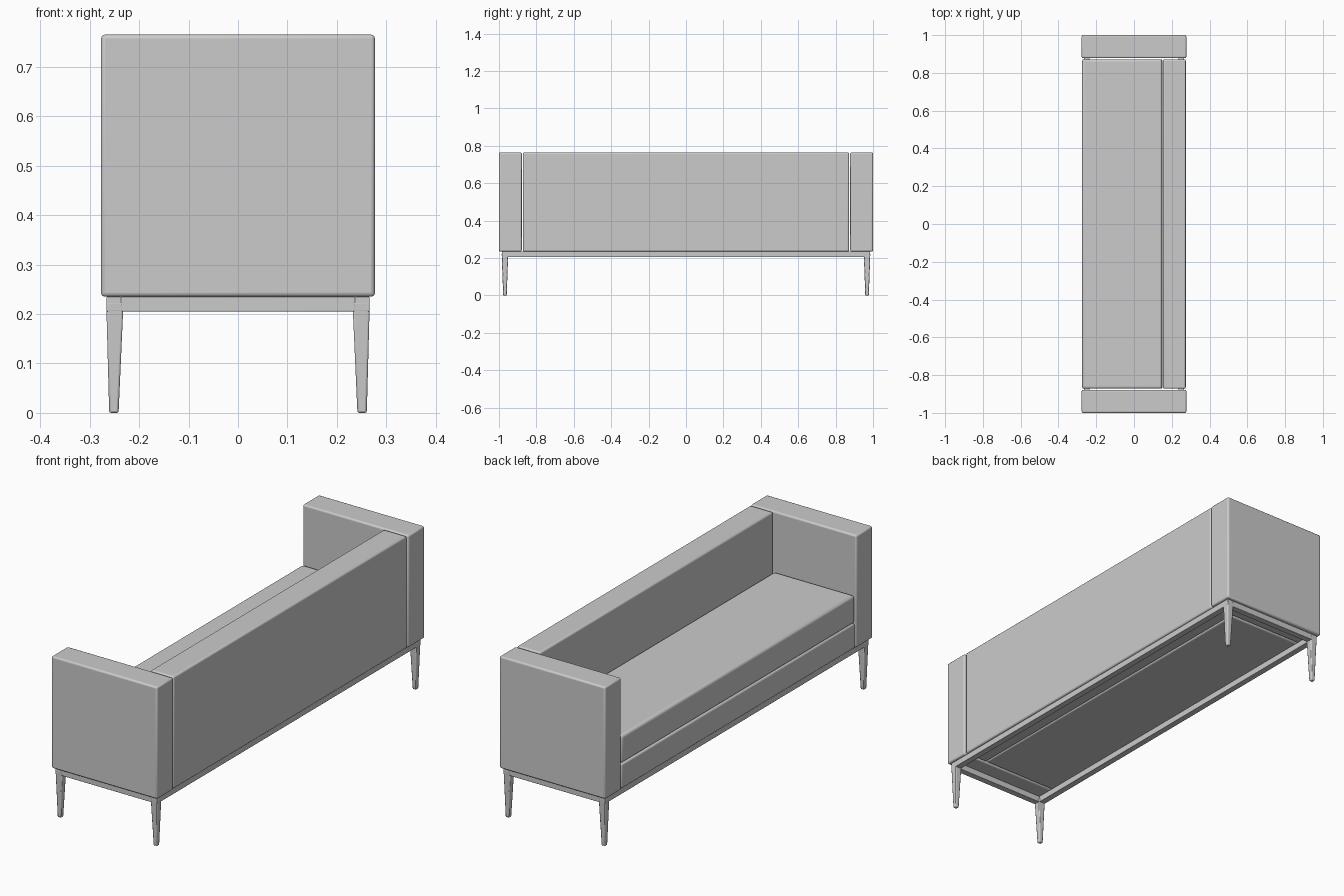
import bpy, bmesh
from mathutils import Vector

if "Cube" in bpy.data.objects:
    bpy.data.objects.remove(bpy.data.objects["Cube"])


def finish(obj, bevel, segments=3):
    """Round the edges and shade smoothly."""
    if bevel:
        mod = obj.modifiers.new("soft_edges", 'BEVEL')
        mod.width = bevel
        mod.segments = segments
        mod.limit_method = 'ANGLE'
    bpy.ops.object.select_all(action='DESELECT')
    obj.select_set(True)
    bpy.context.view_layer.objects.active = obj
    bpy.ops.object.shade_smooth_by_angle()


def box(name, x, y, z, bevel=0.008):
    """Box from its (min, max) ranges."""
    lo, hi = Vector((x[0], y[0], z[0])), Vector((x[1], y[1], z[1]))
    bpy.ops.mesh.primitive_cube_add(size=1, location=(lo + hi) / 2)
    obj = bpy.context.object
    obj.name = name
    obj.scale = hi - lo
    bpy.ops.object.transform_apply(location=False, rotation=False, scale=True)
    finish(obj, bevel)
    return obj


def leg(name, sx, sy):
    """Square leg tapering to a small foot."""
    bm = bmesh.new()
    bmesh.ops.create_cube(bm, size=1)
    for v in bm.verts:
        top = v.co.z > 0
        cx, cy = (0.249, 0.968) if top else (0.251, 0.968)
        w = 0.035 if top else 0.019
        v.co = (sx * cx + v.co.x * w, sy * cy + v.co.y * w, 0.225 if top else 0)
    mesh = bpy.data.meshes.new(name)
    bm.to_mesh(mesh)
    bm.free()
    obj = bpy.data.objects.new(name, mesh)
    bpy.context.collection.objects.link(obj)
    finish(obj, 0.004, 2)


# Upholstered body
inner = (-0.872, 0.872)
box("left_arm", (-0.277, 0.277), (-1.0, -0.878), (0.235, 0.765))
box("right_arm", (-0.277, 0.277), (0.878, 1.0), (0.235, 0.765))
box("backrest", (0.153, 0.274), inner, (0.235, 0.765))
box("seat_base", (-0.274, 0.150), inner, (0.235, 0.352))
box("seat_cushion", (-0.274, 0.149), inner, (0.354, 0.485), 0.012)

# Rail frame under the body
for side, s in (("front", -1), ("back", 1)):
    xs = sorted((s * 0.236, s * 0.266))
    box(side + "_rail", xs, (-0.985, 0.985), (0.205, 0.235), 0.002)
for side, s in (("left", -1), ("right", 1)):
    ys = sorted((s * 0.955, s * 0.985))
    box(side + "_rail", (-0.237, 0.237), ys, (0.205, 0.235), 0.002)

# Four tapered legs
for xn, sx in (("front", -1), ("back", 1)):
    for yn, sy in (("left", -1), ("right", 1)):
        leg(f"{xn}_{yn}_leg", sx, sy)
